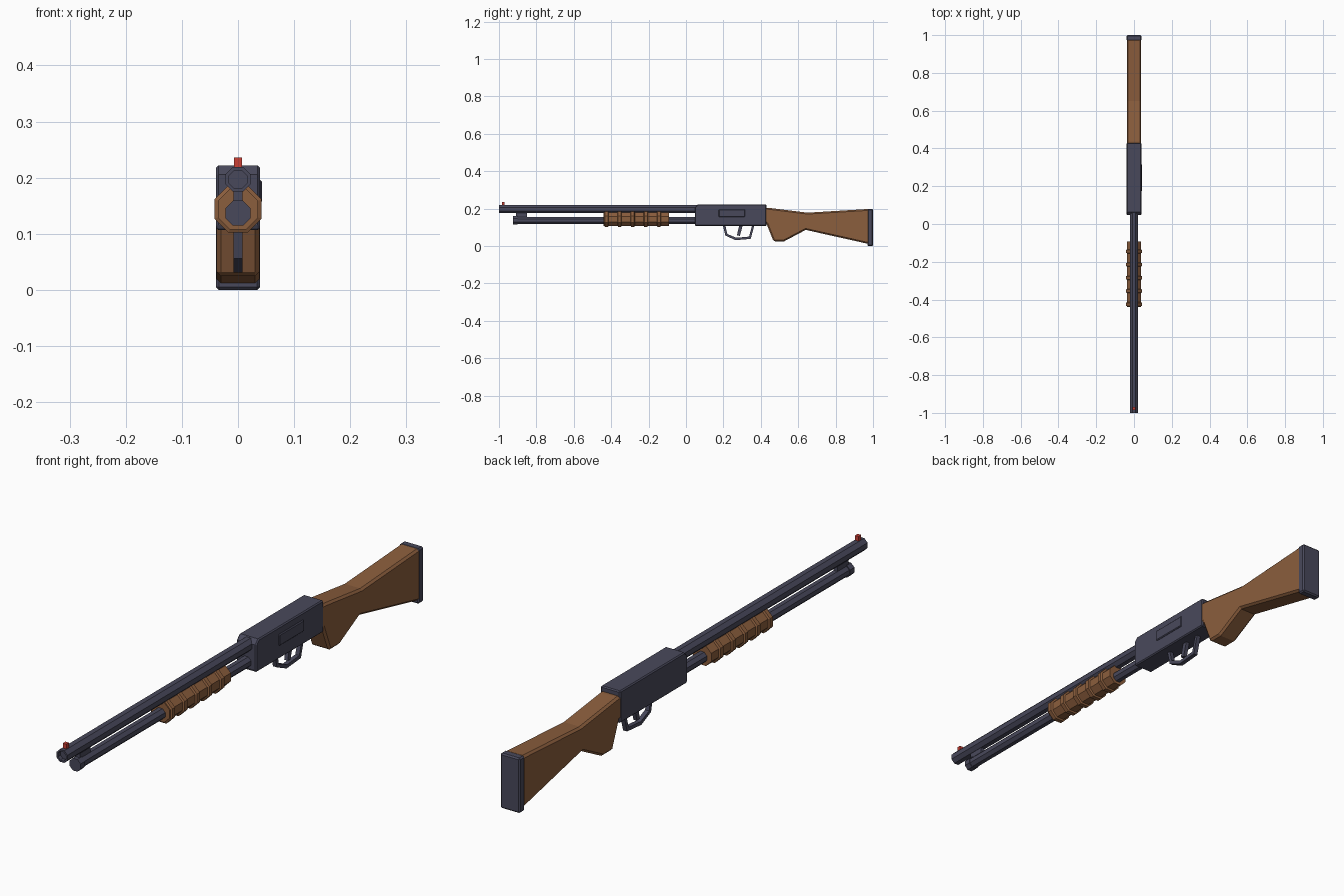
import bpy, bmesh, math
from mathutils import Matrix, Vector

cube = bpy.data.objects.get("Cube")
if cube:
    bpy.data.objects.remove(cube)


def material(name, rgb):
    m = bpy.data.materials.new(name)
    m.use_nodes = True
    m.diffuse_color = (*rgb, 1)
    m.node_tree.nodes["Principled BSDF"].inputs["Base Color"].default_value = (*rgb, 1)
    return m


METAL = material("blue grey metal", (0.066, 0.066, 0.105))
WOOD = material("brown wood", (0.26, 0.112, 0.047))
RED = material("red sight", (0.6, 0.05, 0.035))


def finish(name, bm, mat, bevel=0):
    bmesh.ops.recalc_face_normals(bm, faces=bm.faces)
    me = bpy.data.meshes.new(name)
    bm.to_mesh(me)
    bm.free()
    me.materials.append(mat)
    ob = bpy.data.objects.new(name, me)
    bpy.context.collection.objects.link(ob)
    if bevel:
        mod = ob.modifiers.new("Chamfer", "BEVEL")
        mod.width = bevel
        mod.segments = 1
        mod.limit_method = "ANGLE"
        mod.angle_limit = math.radians(50)
    return ob


def lathe(name, z, rings, mat):
    """Eight-sided turned part along y; rings are (y, half width)."""
    bm = bmesh.new()
    loops = []
    for y, apothem in rings:
        r = apothem / math.cos(math.pi / 8)
        angles = [(i + 0.5) * math.pi / 4 for i in range(8)]
        loops.append([bm.verts.new((r * math.cos(a), y, z + r * math.sin(a))) for a in angles])
    for a, b in zip(loops, loops[1:]):
        for i in range(8):
            j = (i + 1) % 8
            bm.faces.new((a[i], a[j], b[j], b[i]))
    bm.faces.new(loops[0])
    bm.faces.new(loops[-1])
    return finish(name, bm, mat)


def plate(name, profile, half, mat, bevel=0):
    """Side profile of (y, z) points given thickness along x."""
    bm = bmesh.new()
    face = bm.faces.new([bm.verts.new((-half, y, z)) for y, z in profile])
    ext = bmesh.ops.extrude_face_region(bm, geom=[face])["geom"]
    moved = [v for v in ext if isinstance(v, bmesh.types.BMVert)]
    bmesh.ops.translate(bm, verts=moved, vec=(2 * half, 0, 0))
    return finish(name, bm, mat, bevel)


def box(name, x, y, z, mat, bevel=0):
    lo, hi = Vector((x[0], y[0], z[0])), Vector((x[1], y[1], z[1]))
    bm = bmesh.new()
    bmesh.ops.create_cube(bm, size=1, matrix=Matrix.Translation((lo + hi) / 2) @ Matrix.Diagonal((*(hi - lo), 1)))
    return finish(name, bm, mat, bevel)


# Barrel with shallow bore, and the magazine tube with its cap
lathe("barrel", 0.197, [(-0.985, 0.016), (-1, 0.016), (-1, 0.022), (0.1, 0.022)], METAL)
lathe("magazine_tube", 0.137, [(-0.91, 0.019), (0.1, 0.019)], METAL)
lathe("magazine_cap", 0.137, [(-0.925, 0.022), (-0.9, 0.022)], METAL)
box("barrel_clamp", (-0.008, 0.008), (-0.91, -0.85), (0.145, 0.185), METAL)
box("front_sight", (-0.007, 0.007), (-0.985, -0.97), (0.212, 0.236), RED)

# Pump grip with raised ribs
rings = [(-0.44, 0.036)]
for i in range(5):
    y = -0.425 + i * 0.07
    rings += [(y - 0.011, 0.036), (y - 0.008, 0.042), (y + 0.008, 0.042), (y + 0.011, 0.036)]
rings += [(-0.092, 0.036)]
lathe("pump_grip", 0.144, rings, WOOD)

# Receiver and ejection port
plate("receiver", [(0.047, 0.112), (0.053, 0.107), (0.43, 0.107), (0.43, 0.222),
                   (0.063, 0.222), (0.047, 0.206)], 0.039, METAL, 0.004)
box("ejection_port", (0.036, 0.043), (0.175, 0.315), (0.155, 0.196), METAL, 0.003)

# Stock and butt pad
plate("stock", [(0.415, 0.204), (0.44, 0.204), (0.65, 0.178), (0.98, 0.198), (0.98, 0.01),
                (0.64, 0.086), (0.525, 0.025), (0.468, 0.025), (0.43, 0.12), (0.415, 0.12)],
      0.038, WOOD, 0.011)
box("butt_pad", (-0.039, 0.039), (0.97, 1), (0, 0.198), METAL, 0.005)

# Trigger guard as a bent strip, and the trigger
outer = [(0.197, 0.112), (0.21, 0.056), (0.265, 0.031), (0.346, 0.038), (0.366, 0.112)]
inner = [(0.354, 0.112), (0.337, 0.05), (0.268, 0.044), (0.221, 0.064), (0.21, 0.112)]
plate("trigger_guard", outer + inner, 0.008, METAL)
plate("trigger", [(0.285, 0.112), (0.272, 0.056), (0.288, 0.054), (0.304, 0.112)], 0.007, METAL)
